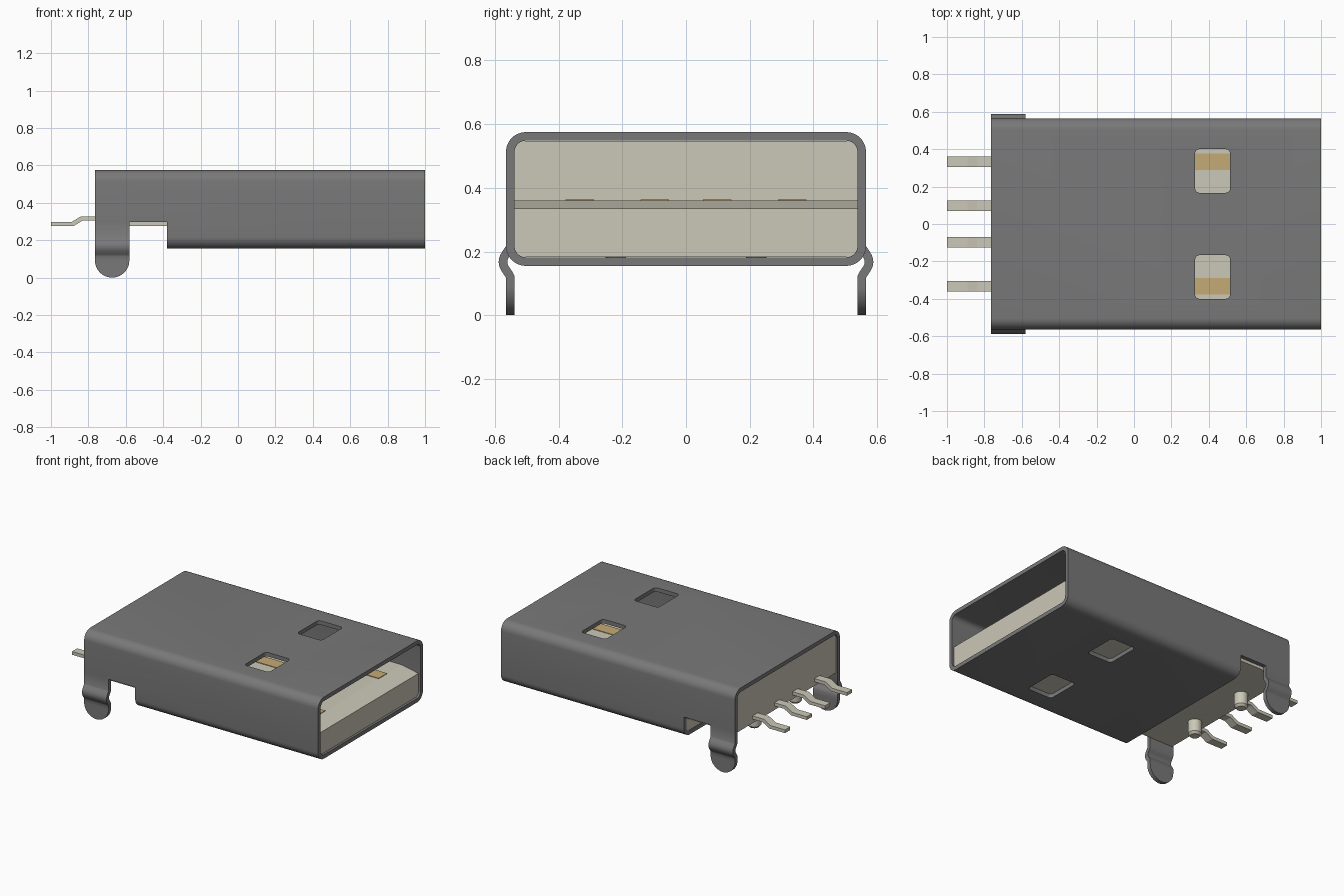
import bpy, bmesh, math

cube = bpy.data.objects.get("Cube")
if cube:
    bpy.data.objects.remove(cube, do_unlink=True)


def material(name, rgb):
    m = bpy.data.materials.new(name)
    m.use_nodes = True
    m.diffuse_color = (*rgb, 1)
    m.node_tree.nodes["Principled BSDF"].inputs["Base Color"].default_value = (*rgb, 1)
    return m


METAL = material("grey metal", (0.19, 0.19, 0.19))
PLASTIC = material("cream plastic", (0.60, 0.58, 0.48))
GOLD = material("gold contact", (0.56, 0.40, 0.18))

# Ways to place a flat profile (u, v) swept along t
ALONG_X = lambda u, v, t: (t, u, v)
ALONG_Y = lambda u, v, t: (u, t, v)
ALONG_Z = lambda u, v, t: (u, v, t)


def finish(name, bm, mat):
    bmesh.ops.recalc_face_normals(bm, faces=bm.faces)
    mesh = bpy.data.meshes.new(name)
    bm.to_mesh(mesh)
    bm.free()
    mesh.materials.append(mat)
    ob = bpy.data.objects.new(name, mesh)
    bpy.context.collection.objects.link(ob)
    return ob


def prism(name, profile, axis, lo, hi, mat):
    bm = bmesh.new()
    a, b = ([bm.verts.new(axis(u, v, t)) for u, v in profile] for t in (lo, hi))
    bm.faces.new(a)
    bm.faces.new(b)
    n = len(a)
    for i in range(n):
        j = (i + 1) % n
        bm.faces.new((a[i], a[j], b[j], b[i]))
    return finish(name, bm, mat)


def rounded(u0, u1, v0, v1, r, steps=8):
    corners = ((u1 - r, v1 - r), (u0 + r, v1 - r), (u0 + r, v0 + r), (u1 - r, v0 + r))
    pts = []
    for k, (cu, cv) in enumerate(corners):
        for i in range(steps + 1):
            a = (k + i / steps) * math.pi / 2
            pts.append((cu + r * math.cos(a), cv + r * math.sin(a)))
    return pts


def box(u0, u1, v0, v1):
    return [(u0, v0), (u1, v0), (u1, v1), (u0, v1)]


def activate(ob):
    bpy.ops.object.select_all(action='DESELECT')
    ob.select_set(True)
    bpy.context.view_layer.objects.active = ob


def smooth(ob):
    activate(ob)
    bpy.ops.object.shade_smooth_by_angle(angle=math.radians(35))


def cut(ob, cutter):
    cutter.hide_render = True
    mod = ob.modifiers.new("cut", 'BOOLEAN')
    mod.operation, mod.solver, mod.object = 'DIFFERENCE', 'EXACT', cutter
    activate(ob)
    bpy.ops.object.modifier_apply(modifier=mod.name)
    bpy.data.objects.remove(cutter, do_unlink=True)


# Metal shell: hollow sleeve, open rear underside, latch windows top and bottom
BACK, W = -0.765, 0.565
shell = prism("shell", rounded(-W, W, 0.155, 0.575, 0.062), ALONG_X, BACK, 1, METAL)
cut(shell, prism("hollow", rounded(-0.538, 0.538, 0.182, 0.548, 0.035),
                 ALONG_X, -1.2, 1.2, METAL))
cut(shell, prism("notch", box(-1.2, -0.38, -0.2, 0.297), ALONG_Y, -1, 1, METAL))
for s in (-1, 1):
    y0, y1 = sorted((s * 0.167, s * 0.4))
    cut(shell, prism("window", rounded(0.327, 0.513, y0, y1, 0.022, 5),
                     ALONG_Z, -0.2, 1, METAL))
smooth(shell)

# Insulator: rear block with a long tongue, sloped at its front lip
TOP, LIP = 0.36, 0.86
insulator_side = [(-0.755, 0.277), (-0.376, 0.277), (-0.376, 0.183), (0.985, 0.183),
                  (0.985, 0.335), (LIP, TOP), (-0.38, TOP), (-0.38, 0.547), (-0.755, 0.547)]
prism("insulator", insulator_side, ALONG_Y, -0.5375, 0.5375, PLASTIC)

# Contacts on the tongue and bent pins at the rear
pin_side = [(-1, 0.275), (-0.88, 0.275), (-0.83, 0.305), (-0.7, 0.305),
            (-0.7, 0.327), (-0.84, 0.327), (-0.89, 0.297), (-1, 0.297)]
for label, y, front in (("outer", 0.333, LIP), ("inner", 0.098, 0.74)):
    for side, s in (("left", 1), ("right", -1)):
        c = y * s
        prism(f"{label}_contact_{side}", box(-0.37, front, c - 0.045, c + 0.045),
              ALONG_Z, TOP - 0.003, TOP + 0.004, GOLD)
        prism(f"{label}_pin_{side}", pin_side, ALONG_Y, c - 0.028, c + 0.028, PLASTIC)

# Locating pegs under the rear block, with chamfered tips
for side, s in (("left", 1), ("right", -1)):
    bm = bmesh.new()
    rings = []
    for r, z in ((0.043, 0.29), (0.043, 0.195), (0.03, 0.18)):
        rings.append([bm.verts.new((-0.67 + r * math.cos(i * math.tau / 24),
                                    s * 0.22 + r * math.sin(i * math.tau / 24), z))
                      for i in range(24)])
    for a, b in zip(rings, rings[1:]):
        for i in range(24):
            j = (i + 1) % 24
            bm.faces.new((a[i], a[j], b[j], b[i]))
    bm.faces.new(rings[0])
    bm.faces.new(rings[-1])
    smooth(finish(f"peg_{side}", bm, PLASTIC))

# Mounting tabs: strips with an outward bulge and a rounded end
HALF = 0.092
MID = BACK + HALF
for side, s in (("left", 1), ("right", -1)):
    rows = [(0.5515, 0.297, HALF), (0.5515, 0.215, HALF)]
    for i in range(1, 16):
        t = i / 16
        rows.append((0.5515 + 0.023 * math.sin(math.pi * t) ** 1.3, 0.215 - 0.095 * t, HALF))
    rows.append((0.5515, 0.12, HALF))
    for i in range(13):
        a = math.radians(87) * i / 12
        rows.append((0.5515, HALF * (1 - math.sin(a)), HALF * math.cos(a)))
    bm = bmesh.new()
    pairs = [[bm.verts.new((MID + d * w, s * y, z)) for d in (-1, 1)] for y, z, w in rows]
    for (a, b), (c, d) in zip(pairs, pairs[1:]):
        bm.faces.new((a, b, d, c))
    tab = finish(f"mounting_tab_{side}", bm, METAL)
    thick = tab.modifiers.new("thickness", 'SOLIDIFY')
    thick.thickness, thick.offset = 0.027, 0
    activate(tab)
    bpy.ops.object.modifier_apply(modifier=thick.name)
    smooth(tab)
